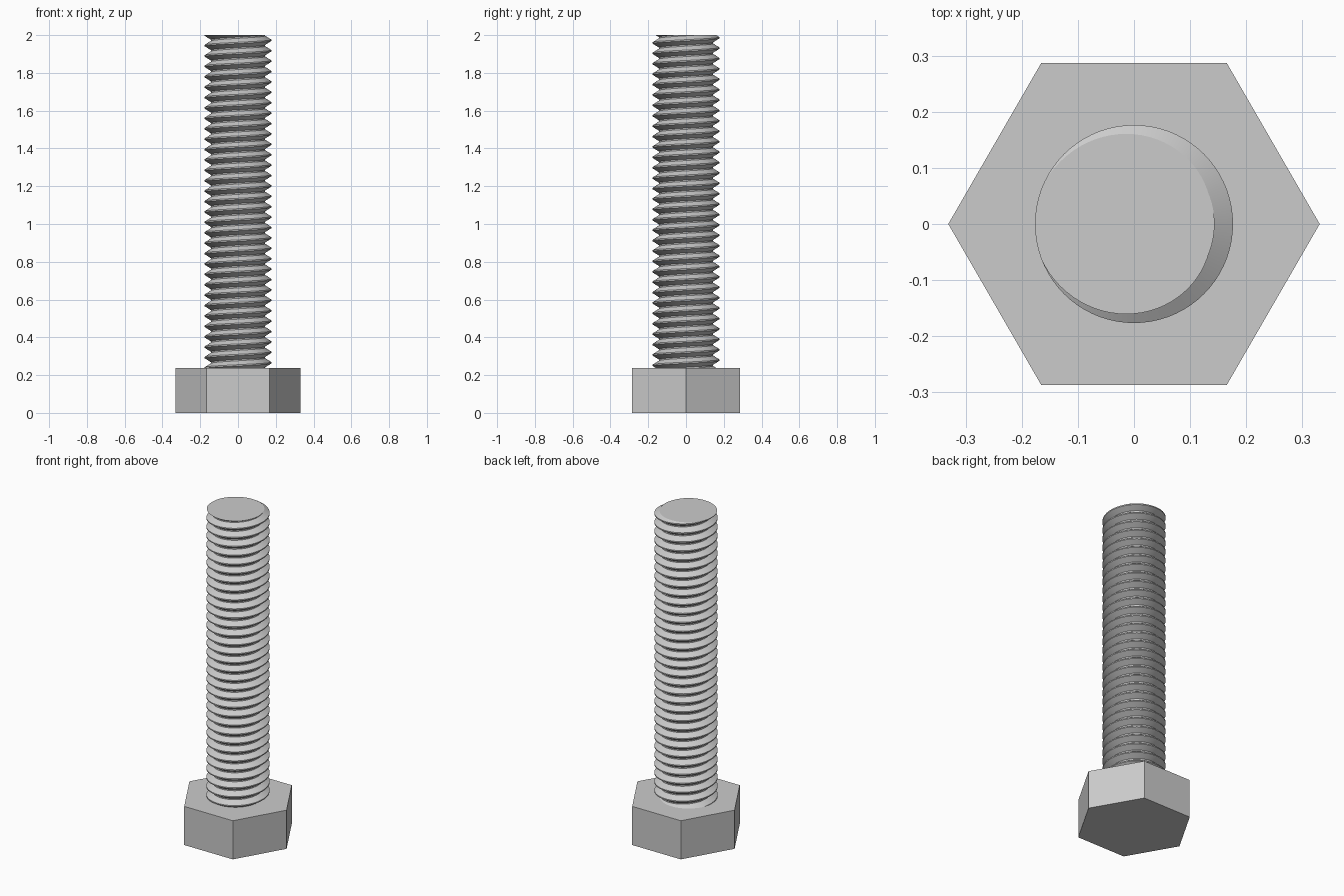
import bpy, bmesh
from math import cos, sin, pi, radians

cube = bpy.data.objects.get("Cube")
if cube:
    bpy.data.objects.remove(cube, do_unlink=True)

TOP, HEAD_H = 2.0, 0.238
HEAD_R = 0.331                       # centre to hexagon corner
CREST, ROOT = 0.1765, 0.1435         # thread radii
TURNS = 32
PITCH = (TOP - HEAD_H) / TURNS
SEGS = 72

steel = bpy.data.materials.new("grey steel")
steel.use_nodes = True
colour = (0.6, 0.6, 0.6, 1)
steel.diffuse_color = colour
steel.node_tree.nodes["Principled BSDF"].inputs["Base Color"].default_value = colour


def finish(bm, name):
    bmesh.ops.recalc_face_normals(bm, faces=bm.faces)
    mesh = bpy.data.meshes.new(name)
    bm.to_mesh(mesh)
    bm.free()
    mesh.materials.append(steel)
    obj = bpy.data.objects.new(name, mesh)
    bpy.context.collection.objects.link(obj)
    return obj


# Hexagonal head, corners on the x axis
bm = bmesh.new()
ring = [bm.verts.new((HEAD_R * cos(i * pi / 3), HEAD_R * sin(i * pi / 3), 0))
        for i in range(6)]
base = bm.faces.new(ring)
top = bmesh.ops.extrude_face_region(bm, geom=[base], use_keep_orig=True)["geom"]
bmesh.ops.translate(bm, vec=(0, 0, HEAD_H),
                    verts=[v for v in top if isinstance(v, bmesh.types.BMVert)])
finish(bm, "hex_head")

# Right-handed thread: a trapezoid profile swept along a helix
profile = [(-1 / 16, CREST), (1 / 16, CREST), (7 / 16, ROOT), (9 / 16, ROOT)]
bm = bmesh.new()
columns = []
for i in range(SEGS):
    turn = i / SEGS
    a = 2 * pi * turn
    columns.append([bm.verts.new((r * cos(a), r * sin(a),
                                  HEAD_H + (k + offset + turn - 0.5) * PITCH))
                    for k in range(-3, TURNS + 4) for offset, r in profile])
rows, n = len(columns[0]), len(profile)
for i in range(SEGS):
    shift = n if i == SEGS - 1 else 0      # the last column joins one turn up
    here, there = columns[i], columns[(i + 1) % SEGS]
    for j in range(rows - 1 - shift):
        bm.faces.new((here[j], there[j + shift], there[j + shift + 1], here[j + 1]))

# Trim the thread flat at both ends and cap it
for z, up in ((TOP, 1), (HEAD_H - 0.03, -1)):
    cut = bmesh.ops.bisect_plane(bm, geom=bm.verts[:] + bm.edges[:] + bm.faces[:],
                                 dist=1e-6, plane_co=(0, 0, z), plane_no=(0, 0, up),
                                 clear_outer=True)
    edges = [e for e in bm.edges if e.is_boundary
             and all(abs(v.co.z - z) < 1e-5 for v in e.verts)]
    bmesh.ops.holes_fill(bm, edges=edges, sides=0)
shaft = finish(bm, "threaded_shaft")

bpy.ops.object.select_all(action='DESELECT')
shaft.select_set(True)
bpy.context.view_layer.objects.active = shaft
bpy.ops.object.shade_smooth_by_angle(angle=radians(30))
